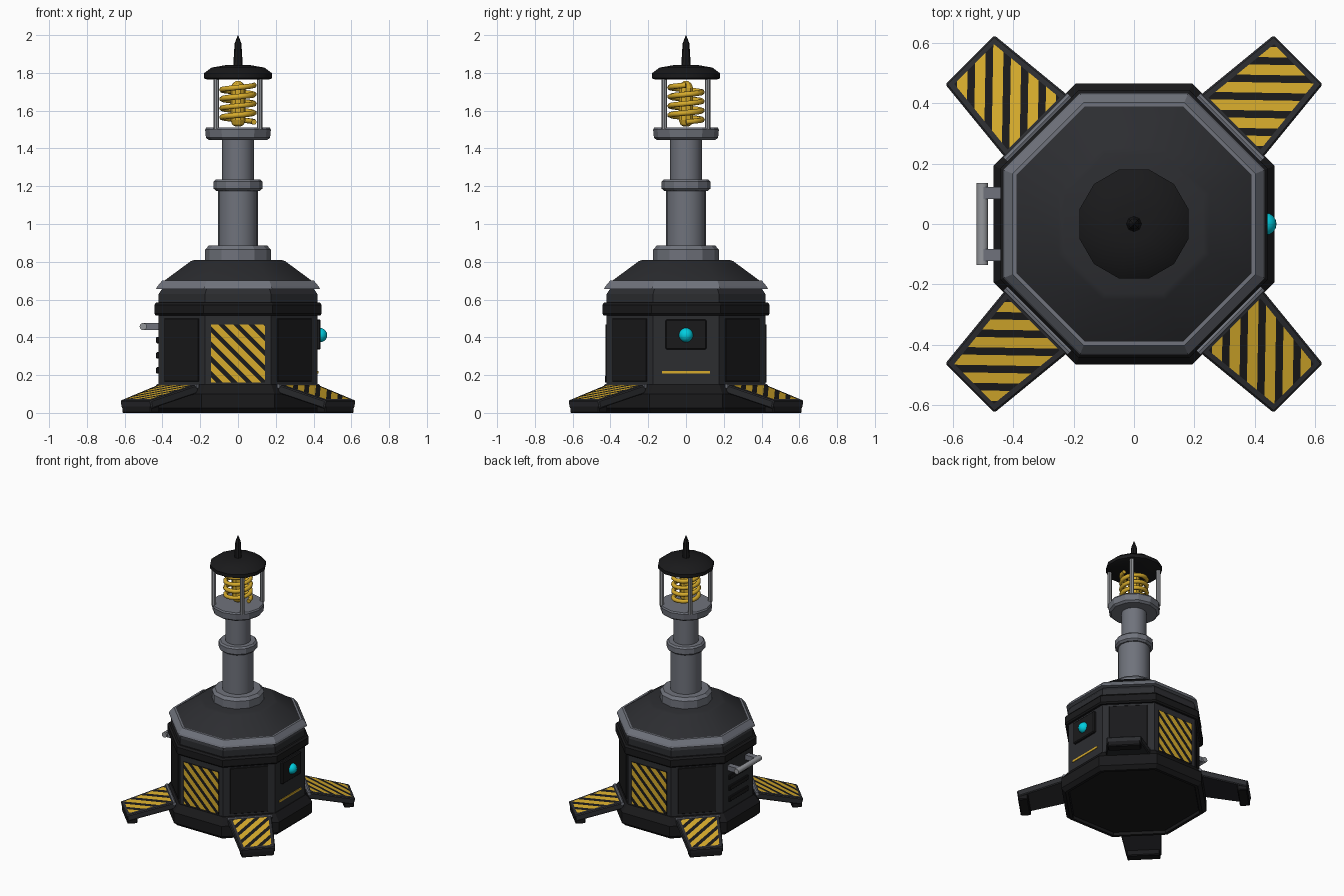
import bpy, bmesh
from math import pi, cos, sin, atan2, hypot, radians
from mathutils import Matrix, Vector

if "Cube" in bpy.data.objects:
    bpy.data.objects.remove(bpy.data.objects["Cube"])

T, R = Matrix.Translation, Matrix.Rotation


def material(name, r, g, b):
    m = bpy.data.materials.new(name)
    m.diffuse_color = (r, g, b, 1)
    m.use_nodes = True
    m.node_tree.nodes["Principled BSDF"].inputs["Base Color"].default_value = m.diffuse_color
    return m


DARK = material("dark_metal", 0.025, 0.026, 0.03)
BLACK = material("black_metal", 0.01, 0.01, 0.011)
GREY = material("grey_metal", 0.16, 0.17, 0.20)
STEEL = material("bright_steel", 0.30, 0.31, 0.33)
YELLOW = material("yellow_paint", 0.68, 0.41, 0.025)
CYAN = material("cyan_lamp", 0.0, 0.62, 0.75)


def finish(name, bm, *mats, matrix=Matrix(), smooth=None):
    bmesh.ops.recalc_face_normals(bm, faces=bm.faces)
    me = bpy.data.meshes.new(name)
    bm.transform(matrix)
    bm.to_mesh(me)
    bm.free()
    for m in mats:
        me.materials.append(m)
    ob = bpy.data.objects.new(name, me)
    bpy.context.collection.objects.link(ob)
    if smooth:
        bpy.ops.object.select_all(action='DESELECT')
        ob.select_set(True)
        bpy.context.view_layer.objects.active = ob
        bpy.ops.object.shade_smooth_by_angle(angle=radians(smooth))
    return ob


def lathe(name, profile, mat, n=12, flats=False, matrix=Matrix(), smooth=None):
    """Closed turned solid; flats=True makes the radius the distance to a flat side."""
    bm = bmesh.new()
    k, off = (1 / cos(pi / n), pi / n) if flats else (1, 0)
    rings = [[bm.verts.new((r * k * cos(off + 2 * pi * i / n), r * k * sin(off + 2 * pi * i / n), z))
              for i in range(n)] for r, z in profile]
    for a, b in zip(rings, rings[1:]):
        for i in range(n):
            j = (i + 1) % n
            bm.faces.new((a[i], a[j], b[j], b[i]))
    bm.faces.new(rings[0])
    bm.faces.new(rings[-1])
    return finish(name, bm, mat, matrix=matrix, smooth=smooth)


def prism(name, poly, z0, z1, mat, matrix=Matrix(), bevel=0.0):
    """Outline extruded from z0 to z1, with optional chamfered edges."""
    bm = bmesh.new()
    low, high = [[bm.verts.new((x, y, z)) for x, y in poly] for z in (z0, z1)]
    bm.faces.new(low)
    bm.faces.new(high)
    for i in range(len(poly)):
        j = (i + 1) % len(poly)
        bm.faces.new((low[i], low[j], high[j], high[i]))
    bmesh.ops.recalc_face_normals(bm, faces=bm.faces)
    if bevel:
        bmesh.ops.bevel(bm, geom=bm.edges[:], offset=bevel, segments=1, affect='EDGES')
    return finish(name, bm, mat, matrix=matrix)


def rect(x0, x1, y0, y1):
    return [(x0, y0), (x1, y0), (x1, y1), (x0, y1)]


def hazard(name, poly, matrix, period=0.06, duty=0.58):
    """Flat sign cut into diagonal yellow and black bands."""
    bm = bmesh.new()
    bm.faces.new([bm.verts.new((x, y, 0)) for x, y in poly])
    d = Vector((1, 1, 0)).normalized()
    for k in range(-9, 12):
        for s in (k * period, (k + duty) * period):
            bmesh.ops.bisect_plane(bm, geom=bm.verts[:] + bm.edges[:] + bm.faces[:],
                                   plane_co=d * s, plane_no=d)
    for f in bm.faces:
        spans = [v.co.dot(d) for v in f.verts]
        f.material_index = int(((min(spans) + max(spans)) / 2 / period) % 1 > duty)
    return finish(name, bm, YELLOW, BLACK, matrix=matrix)


def side(deg, dist=0.42):
    """Frame on a body side: x across, y up, z outward; 0 degrees is the front."""
    return R(radians(deg), 4, 'Z') @ R(pi / 2, 4, 'X') @ T((0, 0, dist))


# octagonal body, slightly hollow underneath
lathe("base_plinth", [(0.415, 0.02), (0.42, 0), (0.44, 0), (0.465, 0.025), (0.465, 0.10), (0.425, 0.15),
                      (0.40, 0.15)], BLACK, 8, True)
lathe("body", [(0.41, 0.10), (0.42, 0.14), (0.42, 0.63), (0.40, 0.66)], DARK, 8, True)
lathe("body_rim", [(0.41, 0.515), (0.434, 0.515), (0.443, 0.525), (0.443, 0.572), (0.432, 0.585), (0.41, 0.585)],
      BLACK, 8, True)
lathe("shoulder_ring", [(0.40, 0.655), (0.434, 0.655), (0.428, 0.668), (0.402, 0.70), (0.38, 0.70)], GREY, 8, True)
lathe("roof", [(0.39, 0.69), (0.39, 0.70), (0.25, 0.803), (0.23, 0.81)], DARK, 8, True, smooth=50)

# mast
lathe("mast_foot", [(0.174, 0.80), (0.174, 0.865), (0.155, 0.885), (0.10, 0.885)], GREY)
lathe("lower_mast", [(0.105, 0.87), (0.105, 1.19)], GREY, 16, smooth=30)
lathe("mast_collar", [(0.115, 1.175), (0.129, 1.187), (0.129, 1.225), (0.118, 1.236)], GREY)
lathe("upper_mast", [(0.084, 1.22), (0.084, 1.46)], GREY, 16, smooth=30)
lathe("coil_cup", [(0.155, 1.445), (0.17, 1.457), (0.174, 1.50), (0.168, 1.51)], GREY)

# cage posts, cap and spike
for i in range(4):
    a = pi / 4 + i * pi / 2
    lathe("cage_post", [(0.015, 1.50), (0.015, 1.775)], STEEL, 8,
          matrix=T((0.162 * cos(a), 0.162 * sin(a), 0)))
lathe("cap", [(0.165, 1.765), (0.181, 1.772), (0.181, 1.797), (0.14, 1.828), (0.06, 1.842)], BLACK, 12, True,
      smooth=40)
lathe("spike", [(0.026, 1.83), (0.024, 1.86), (0.018, 1.955), (0.001, 2.0)], BLACK, 8)

# coil
lathe("coil_core", [(0.012, 1.515), (0.03, 1.525), (0.04, 1.55), (0.04, 1.72), (0.03, 1.743), (0.012, 1.757)],
      YELLOW, 10)
curve = bpy.data.curves.new("coil_path", 'CURVE')
curve.dimensions = '3D'
curve.bevel_depth, curve.bevel_resolution, curve.use_fill_caps = 0.015, 1, True
spline = curve.splines.new('POLY')
steps, turns = 64, 4
spline.points.add(steps)
for i, p in enumerate(spline.points):
    a = 2 * pi * turns * i / steps
    p.co = (0.085 * cos(a), 0.085 * sin(a), 1.54 + 0.195 * i / steps, 1)
curve.materials.append(YELLOW)
coil = bpy.data.objects.new("coil_winding", curve)
bpy.context.collection.objects.link(coil)

# hinged feet on the diagonals
drop, reach = 0.085, 0.32
length, slope = hypot(drop, reach), atan2(drop, reach)
for deg in (45, 135, 225, 315):
    turn = R(radians(deg), 4, 'Z')
    plate = turn @ T((0.45, 0, 0.15)) @ R(slope, 4, 'Y')
    prism("foot_plate", [(0, -0.147), (length, -0.115), (length, 0.115), (0, 0.147)], -0.045, 0, DARK, plate, 0.006)
    hazard("foot_stripes", [(0.02, -0.122), (length - 0.022, -0.093), (length - 0.022, 0.093), (0.02, 0.122)],
           plate @ T((0, 0, 0.002)))
    prism("foot_pad", rect(0.695, 0.762, -0.11, 0.11), 0, 0.045, BLACK, turn, 0.006)
    lathe("foot_hinge", [(0.012, -0.15), (0.012, 0.15)], GREY, 8,
          matrix=turn @ T((0.452, 0, 0.142)) @ R(pi / 2, 4, 'X'))
    prism("corner_panel", rect(-0.128, 0.128, 0.165, 0.50), -0.01, 0.006, BLACK, side(deg), 0.003)

# striped signs, front and back
for deg in (0, 180):
    area = rect(-0.142, 0.142, 0.16, 0.468)
    prism("sign_plate", area, -0.01, 0.006, BLACK, side(deg))
    hazard("sign_stripes", area, side(deg, 0.4275), 0.056)

# right side: lamp panel and gold trim line
prism("lamp_panel", rect(-0.108, 0.108, 0.335, 0.495), -0.01, 0.018, BLACK, side(90), 0.006)
bm = bmesh.new()
bmesh.ops.create_uvsphere(bm, u_segments=16, v_segments=10, radius=0.038)
finish("lamp", bm, CYAN, matrix=T((0.434, 0, 0.412)), smooth=40)
prism("trim_line", rect(-0.127, 0.127, 0.208, 0.222), -0.01, 0.005, YELLOW, side(90))

# left side: handle and vent slats
left = side(-90)
lathe("handle_bar", [(0.019, -0.135), (0.019, 0.135)], STEEL, 12, smooth=40,
      matrix=T((-0.502, 0, 0.457)) @ R(pi / 2, 4, 'X'))
for s in (-1, 1):
    prism("handle_bracket", rect(s * 0.103 - 0.02, s * 0.103 + 0.02, 0.44, 0.475), -0.01, 0.08, GREY, left)
for z in (0.225, 0.305, 0.385):
    prism("vent_slat", rect(-0.11, 0.11, z - 0.017, z + 0.017), -0.01, 0.013, BLACK, left, 0.004)
